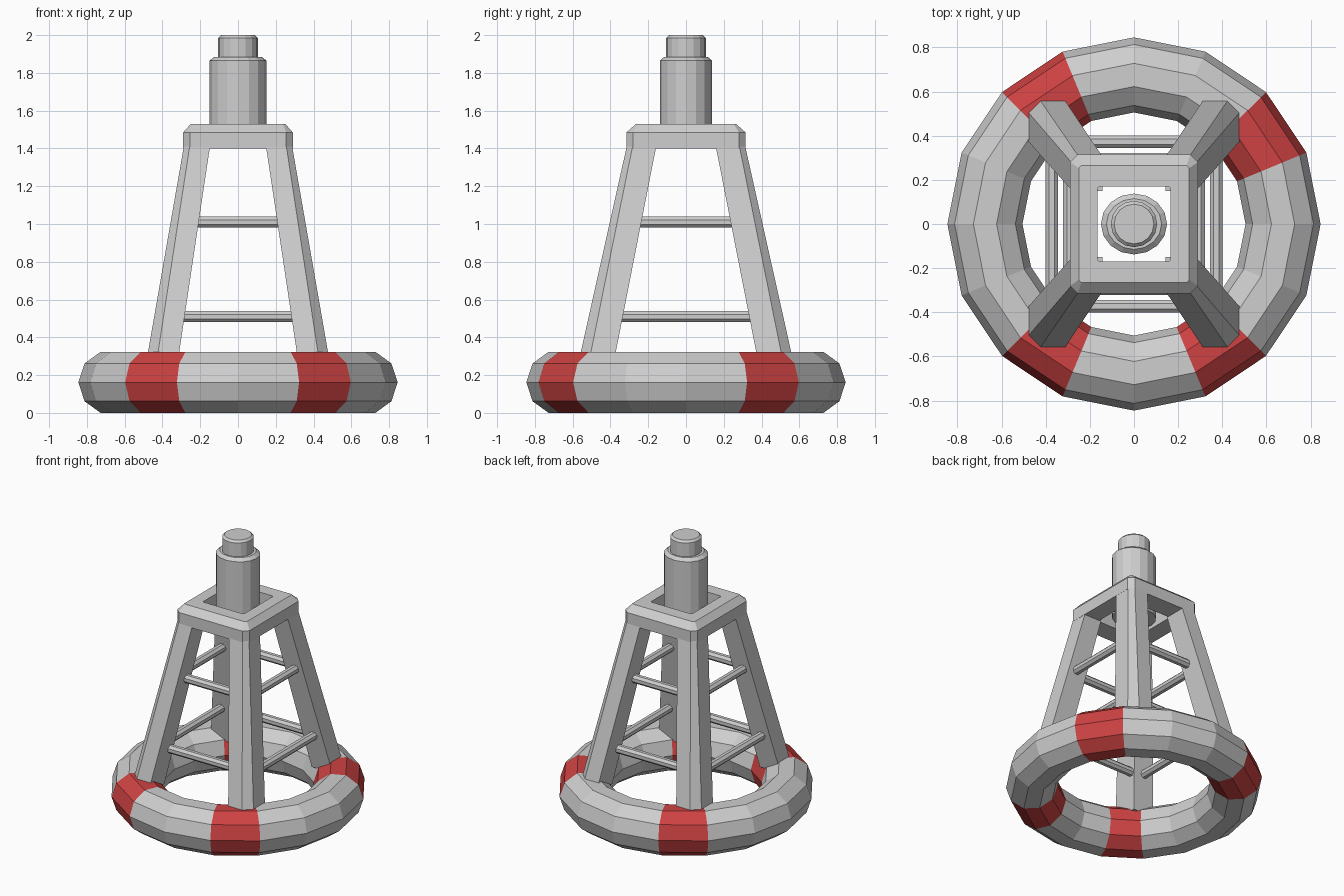
import bpy, bmesh, math

if "Cube" in bpy.data.objects:
    bpy.data.objects.remove(bpy.data.objects["Cube"])


def material(name, rgb):
    m = bpy.data.materials.new(name)
    m.diffuse_color = (*rgb, 1)
    m.use_nodes = True
    m.node_tree.nodes["Principled BSDF"].inputs["Base Color"].default_value = m.diffuse_color
    return m


GREY = material("light grey", (0.62, 0.62, 0.62))
RED = material("red", (0.62, 0.055, 0.055))


def make(name, verts, faces, mats=(GREY,)):
    me = bpy.data.meshes.new(name)
    me.from_pydata(verts, [], faces)
    bm = bmesh.new()
    bm.from_mesh(me)
    bmesh.ops.recalc_face_normals(bm, faces=bm.faces)
    bm.to_mesh(me)
    bm.free()
    for m in mats:
        me.materials.append(m)
    ob = bpy.data.objects.new(name, me)
    bpy.context.collection.objects.link(ob)
    return ob


def loft(name, rings, caps=True, closed=False, mats=(GREY,)):
    """Skin a list of equally long vertex rings."""
    n, k = len(rings[0]), len(rings)
    verts = [v for r in rings for v in r]
    faces = [(i * n + j, i * n + (j + 1) % n,
              (i + 1) % k * n + (j + 1) % n, (i + 1) % k * n + j)
             for i in range(k if closed else k - 1) for j in range(n)]
    if caps:
        faces += [tuple(range(n)), tuple(range((k - 1) * n, k * n))]
    return make(name, verts, faces, mats)


# Float ring: 16 x 10 sided torus with four red sections
SEG, SIDES, MAJOR, MINOR = 16, 10, 0.675, 0.17
ZC = MINOR * math.sin(math.radians(72))
rings = []
for i in range(SEG):
    a = math.tau * i / SEG
    ring = []
    for j in range(SIDES):
        b = math.tau * j / SIDES
        r = MAJOR + MINOR * math.cos(b)
        ring.append((r * math.cos(a), r * math.sin(a), ZC + MINOR * math.sin(b)))
    rings.append(ring)
ring_ob = loft("float_ring", rings, caps=False, closed=True, mats=(GREY, RED))
for p in ring_ob.data.polygons:
    ang = math.atan2(p.center.y, p.center.x) % math.tau
    if int(ang / math.tau * SEG) in (1, 5, 10, 13):
        p.material_index = 1


# Four leaning legs with a chamfered outer corner
def leg_section(sx, sy, z, xi, xo, yi, yo, c):
    pts = [(xi, yi), (xo, yi), (xo, yo - c), (xo - c, yo), (xi, yo)]
    return [(sx * x, sy * y, z) for x, y in pts]


for sx, side in ((-1, "left"), (1, "right")):
    for sy, end in ((-1, "front"), (1, "back")):
        loft(f"{end}_{side}_leg", [
            leg_section(sx, sy, 0.25, 0.322, 0.489, 0.386, 0.573, 0.055),
            leg_section(sx, sy, 1.45, 0.1425, 0.28, 0.15, 0.305, 0.03)])


# Top frame: chamfered rectangle with a square hole and a bevelled top edge
def rect(x, y, c, z):
    q = [(x, -y + c), (x, y - c), (x - c, y), (-x + c, y),
         (-x, y - c), (-x, -y + c), (-x + c, -y), (x - c, -y)]
    return [(a, b, z) for a, b in q]


loft("top_frame", [rect(0.29, 0.315, 0.035, 1.4), rect(0.29, 0.315, 0.035, 1.485),
                   rect(0.25, 0.265, 0.012, 1.53), rect(0.165, 0.17, 0.008, 1.53),
                   rect(0.165, 0.17, 0.008, 1.4)], caps=False, closed=True)


# Rungs between the legs, two levels on all four sides
def rung(name, axis, half, off, z, r=0.031, n=8):
    rings = []
    for t in (-half, half):
        ring = []
        for j in range(n):
            b = math.tau * (j + 0.5) / n
            u, w = off + r * math.cos(b), z + r * math.sin(b)
            ring.append((t, u, w) if axis == "x" else (u, t, w))
        rings.append(ring)
    loft(name, rings)


for level, z, hx, hy, off in (("lower", 0.51, 0.33, 0.38, 0.372),
                              ("upper", 1.01, 0.25, 0.28, 0.292)):
    rung(f"{level}_front_rung", "x", hx, -off, z)
    rung(f"{level}_back_rung", "x", hx, off, z)
    rung(f"{level}_left_rung", "y", hy, -off, z)
    rung(f"{level}_right_rung", "y", hy, off, z)


# Lamp body and cap
def lathe(name, profile, n, sy):
    loft(name, [[(r * math.cos(math.tau * j / n), sy * r * math.sin(math.tau * j / n), z)
                 for j in range(n)] for r, z in profile])


lathe("lamp_body", [(0.15, 1.41), (0.15, 1.865), (0.125, 1.885)], 16, 0.92)
lathe("lamp_cap", [(0.105, 1.87), (0.105, 1.985), (0.09, 2.0)], 16, 1.0)
